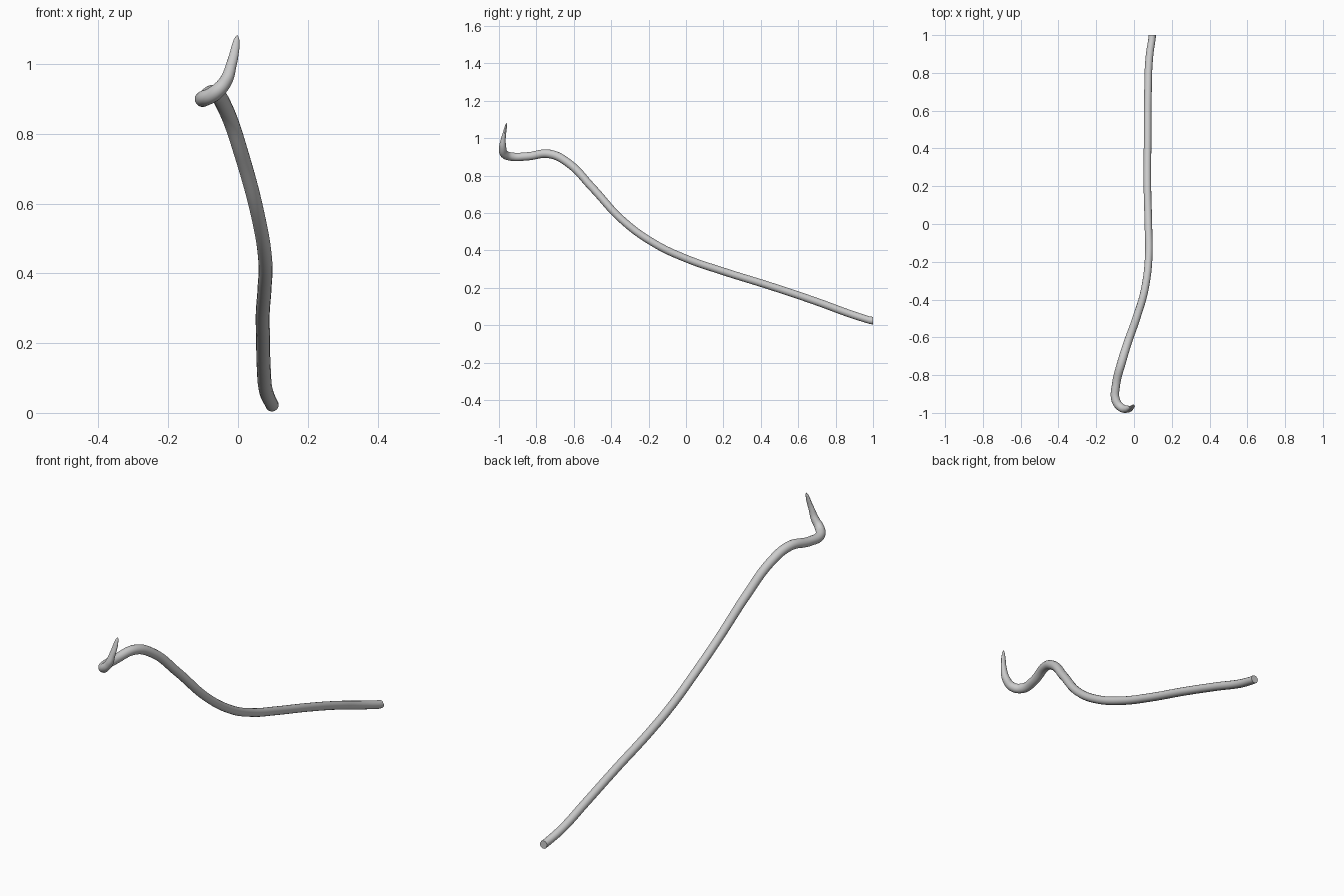
import bpy

# Path of the bent stick: x, y, z, radius (from the cut end to the pointed hook)
path = [
    (0.098, 0.997, 0.022, 0.019), (0.081, 0.88, 0.060, 0.020),
    (0.074, 0.70, 0.126, 0.020), (0.072, 0.45, 0.210, 0.020),
    (0.071, 0.20, 0.288, 0.020), (0.076, 0.00, 0.357, 0.020),
    (0.078, -0.17, 0.438, 0.020), (0.058, -0.34, 0.562, 0.020),
    (0.012, -0.50, 0.735, 0.021), (-0.034, -0.63, 0.868, 0.022),
    (-0.065, -0.73, 0.916, 0.023), (-0.095, -0.85, 0.903, 0.022),
    (-0.096, -0.935, 0.902, 0.023), (-0.066, -0.973, 0.917, 0.022),
    (-0.036, -0.980, 0.950, 0.019), (-0.019, -0.977, 0.998, 0.015),
    (-0.008, -0.968, 1.045, 0.012), (-0.004, -0.962, 1.070, 0.008),
    (-0.002, -0.958, 1.082, 0.002),
]

# Round tube swept along a smooth curve
curve = bpy.data.curves.new("bent_stick", 'CURVE')
curve.dimensions = '3D'
curve.bevel_depth = 1.0
curve.bevel_resolution = 6
curve.resolution_u = 10
curve.use_fill_caps = True
spline = curve.splines.new('BEZIER')
spline.bezier_points.add(len(path) - 1)
for p, (x, y, z, r) in zip(spline.bezier_points, path):
    p.co = (x, y, z)
    p.radius = r
    p.handle_left_type = p.handle_right_type = 'AUTO'

stick = bpy.data.objects.new("bent_stick", curve)
bpy.context.collection.objects.link(stick)
bpy.context.view_layer.objects.active = stick
stick.select_set(True)
bpy.ops.object.convert(target='MESH')
stick = bpy.context.object

# Cut the butt end square to y, and flatten the hook tip slightly
for v in stick.data.vertices:
    if v.co.y > 0.985:
        v.co.y = 1.0
    if v.co.z > 0.96:
        t = min(1.0, (v.co.z - 0.96) / 0.08)
        mid = -0.980 + 0.022 * (v.co.z - 0.96) / 0.12
        v.co.y = mid + (v.co.y - mid) * (1 - 0.35 * t)

bpy.ops.object.shade_smooth_by_angle()
